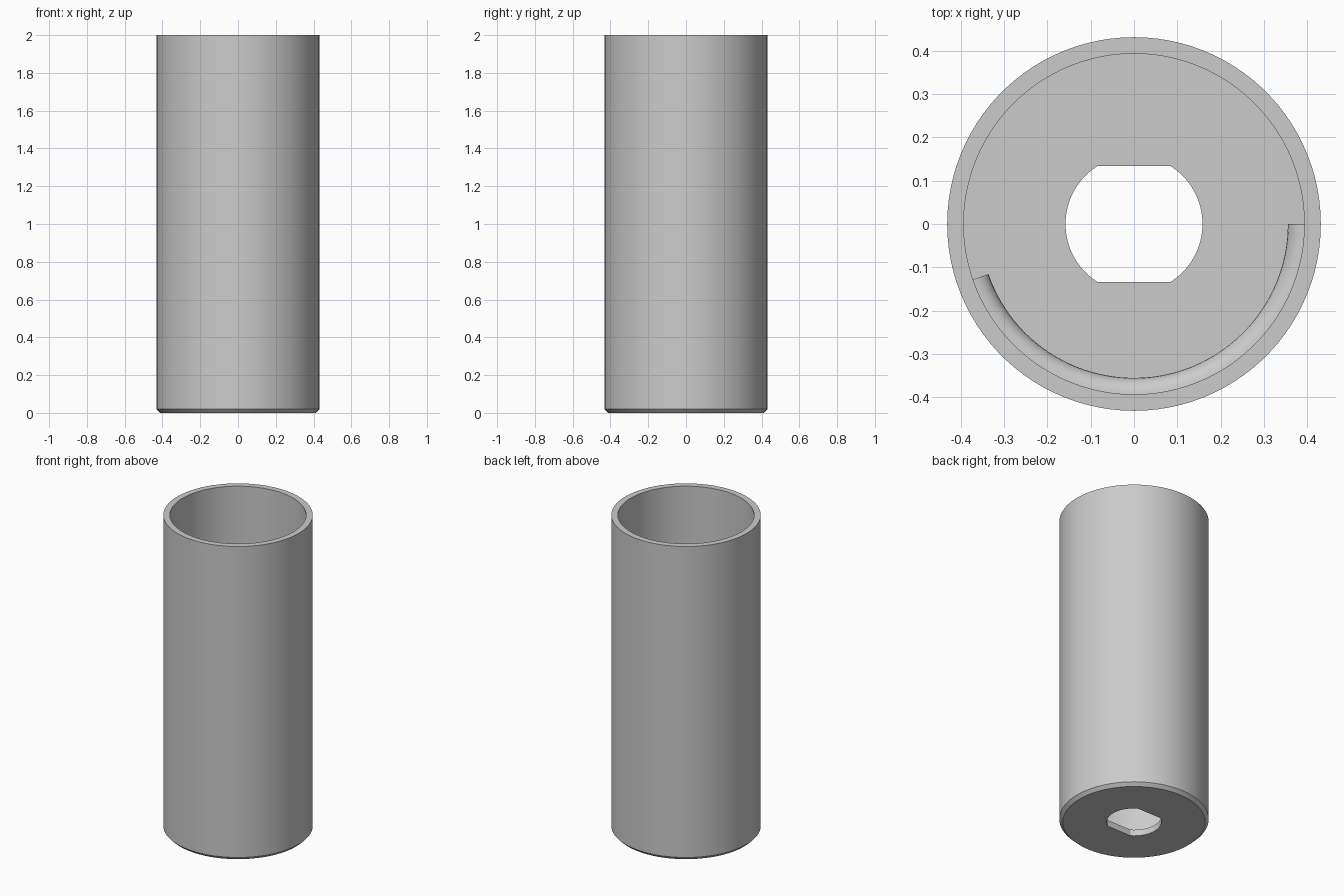
import bpy, bmesh, math

if "Cube" in bpy.data.objects:
    bpy.data.objects.remove(bpy.data.objects["Cube"])

SEG = 100
R_OUT, R_IN, R_HOLE, FLAT = 0.431, 0.393, 0.158, 0.1334
FLOOR, CHAMFER, RIB = 0.04, 0.02, 0.039

grey = bpy.data.materials.new("plain grey")
grey.diffuse_color = (0.6, 0.6, 0.6, 1)
grey.use_nodes = True
grey.node_tree.nodes["Principled BSDF"].inputs["Base Color"].default_value = grey.diffuse_color


def finish(bm, name):
    bmesh.ops.recalc_face_normals(bm, faces=bm.faces)
    mesh = bpy.data.meshes.new(name)
    bm.to_mesh(mesh)
    bm.free()
    mesh.materials.append(grey)
    obj = bpy.data.objects.new(name, mesh)
    bpy.context.collection.objects.link(obj)
    bpy.ops.object.select_all(action='DESELECT')
    obj.select_set(True)
    bpy.context.view_layer.objects.active = obj
    bpy.ops.object.shade_smooth_by_angle(angle=math.radians(25))


def bridge(bm, a, b, closed=True):
    n = len(a)
    for i in range(n if closed else n - 1):
        j = (i + 1) % n
        bm.faces.new((a[i], a[j], b[j], b[i]))


def ring(bm, r, z, flat=None):
    verts = []
    for i in range(SEG):
        t = 2 * math.pi * i / SEG
        rr = r
        if flat and abs(r * math.sin(t)) > flat:
            rr = flat / abs(math.sin(t))
        verts.append(bm.verts.new((rr * math.cos(t), rr * math.sin(t), z)))
    return verts


# Open tube with a chamfered base and a two-flat hole in its floor
bm = bmesh.new()
rings = [ring(bm, R_HOLE, 0, FLAT), ring(bm, R_OUT - CHAMFER, 0),
         ring(bm, R_OUT, CHAMFER), ring(bm, R_OUT, 2), ring(bm, R_IN, 2),
         ring(bm, R_IN, FLOOR), ring(bm, R_HOLE, FLOOR, FLAT)]
for k in range(len(rings)):
    bridge(bm, rings[k], rings[(k + 1) % len(rings)])
finish(bm, "tube_body")

# Half-round rib running part of the way round the inner wall
bm = bmesh.new()
STEPS, SIDES, SWEEP = 56, 12, math.radians(-161)
sections = []
for i in range(STEPS + 1):
    t = SWEEP * i / STEPS
    section = []
    for k in range(SIDES + 1):
        a = -math.pi / 2 + math.pi * k / SIDES
        r = R_IN + 0.001 - RIB * math.cos(a)
        section.append(bm.verts.new((r * math.cos(t), r * math.sin(t),
                                     FLOOR + RIB + RIB * math.sin(a))))
    sections.append(section)
for a, b in zip(sections, sections[1:]):
    bridge(bm, a, b)
bm.faces.new(sections[0])
bm.faces.new(sections[-1])
finish(bm, "inner_rib")
